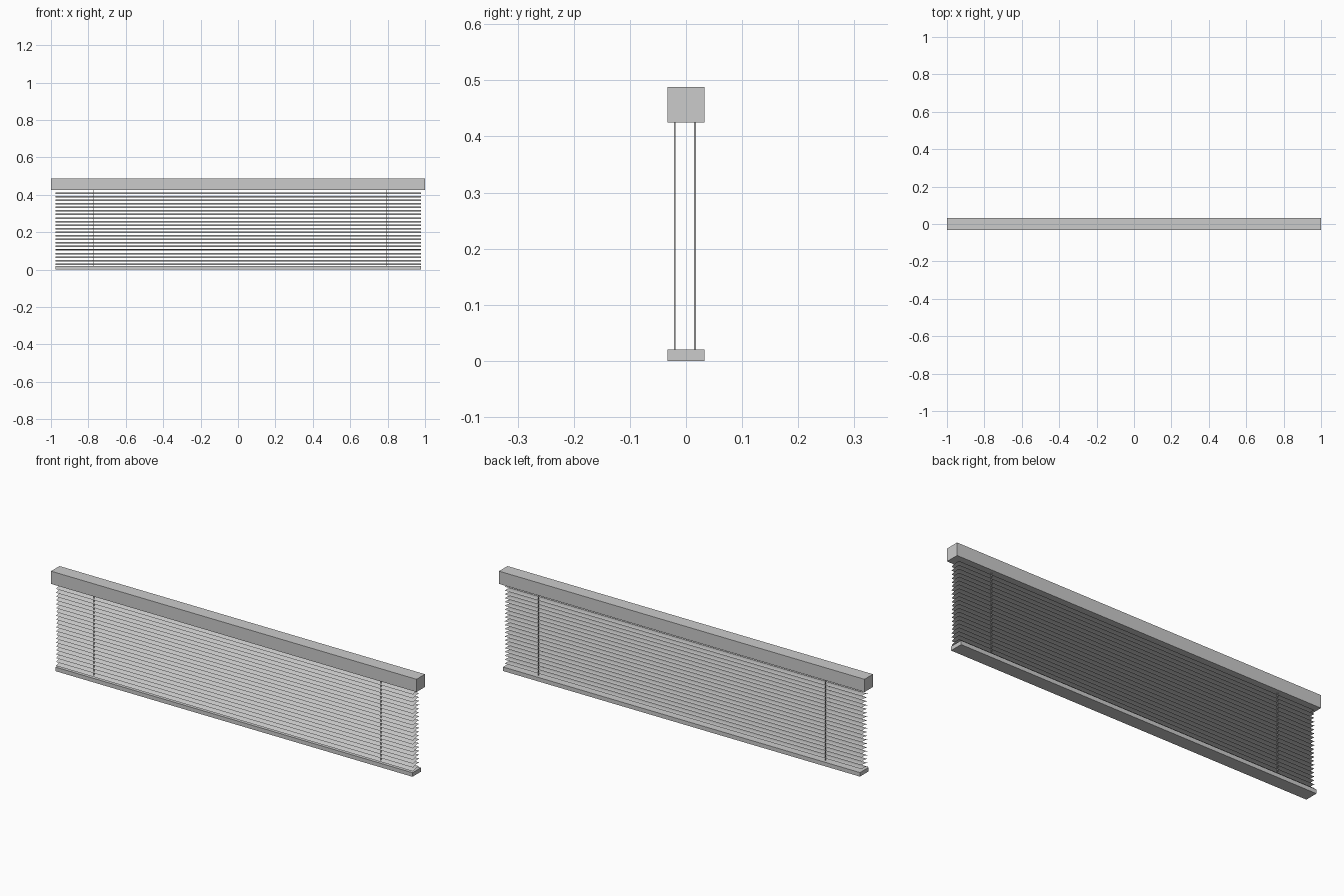
import bpy, bmesh

if "Cube" in bpy.data.objects:
    bpy.data.objects.remove(bpy.data.objects["Cube"], do_unlink=True)


def make_material(name, value):
    mat = bpy.data.materials.new(name)
    mat.use_nodes = True
    color = (value, value, value, 1)
    mat.diffuse_color = color
    mat.node_tree.nodes["Principled BSDF"].inputs["Base Color"].default_value = color
    return mat


grey = make_material("light grey", 0.6)


def finish(name, bm):
    mesh = bpy.data.meshes.new(name)
    bm.to_mesh(mesh)
    bm.free()
    mesh.materials.append(grey)
    obj = bpy.data.objects.new(name, mesh)
    bpy.context.collection.objects.link(obj)
    return obj


def box(name, low, high):
    bm = bmesh.new()
    bmesh.ops.create_cube(bm, size=1)
    for v in bm.verts:
        v.co = [(a + b) / 2 + c * (b - a) for a, b, c in zip(low, high, v.co)]
    return finish(name, bm)


# Rails
DEPTH = 0.033
LEFT, RIGHT = -0.975, 0.978
box("head_rail", (-1, -DEPTH, 0.425), (1, DEPTH, 0.488))
box("bottom_rail", (LEFT, -DEPTH, 0), (RIGHT, DEPTH, 0.02))

# Curved, tilted slats: one thin bent sheet, repeated up the blind
profile = [(-0.029, -0.006), (-0.018, -0.002), (-0.005, 0.001),
           (0.008, 0.002), (0.02, 0.001)]
SLATS = 21
for i in range(SLATS):
    z = 0.031 + i * 0.019
    bm = bmesh.new()
    rows = [[bm.verts.new((x, y, z + dz)) for x in (LEFT, RIGHT)] for y, dz in profile]
    for a, b in zip(rows, rows[1:]):
        bm.faces.new((a[0], a[1], b[1], b[0]))
    slat = finish(f"slat_{i + 1}", bm)
    slat.data.shade_smooth()

# Ladder cords, in front of and behind the slats
R = 0.0015
for side, x in (("right", -0.775), ("left", 0.796)):
    for place, y in (("front", -0.02), ("back", 0.016)):
        box(f"{side}_{place}_cord", (x - R, y - R, 0.02), (x + R, y + R, 0.425))
